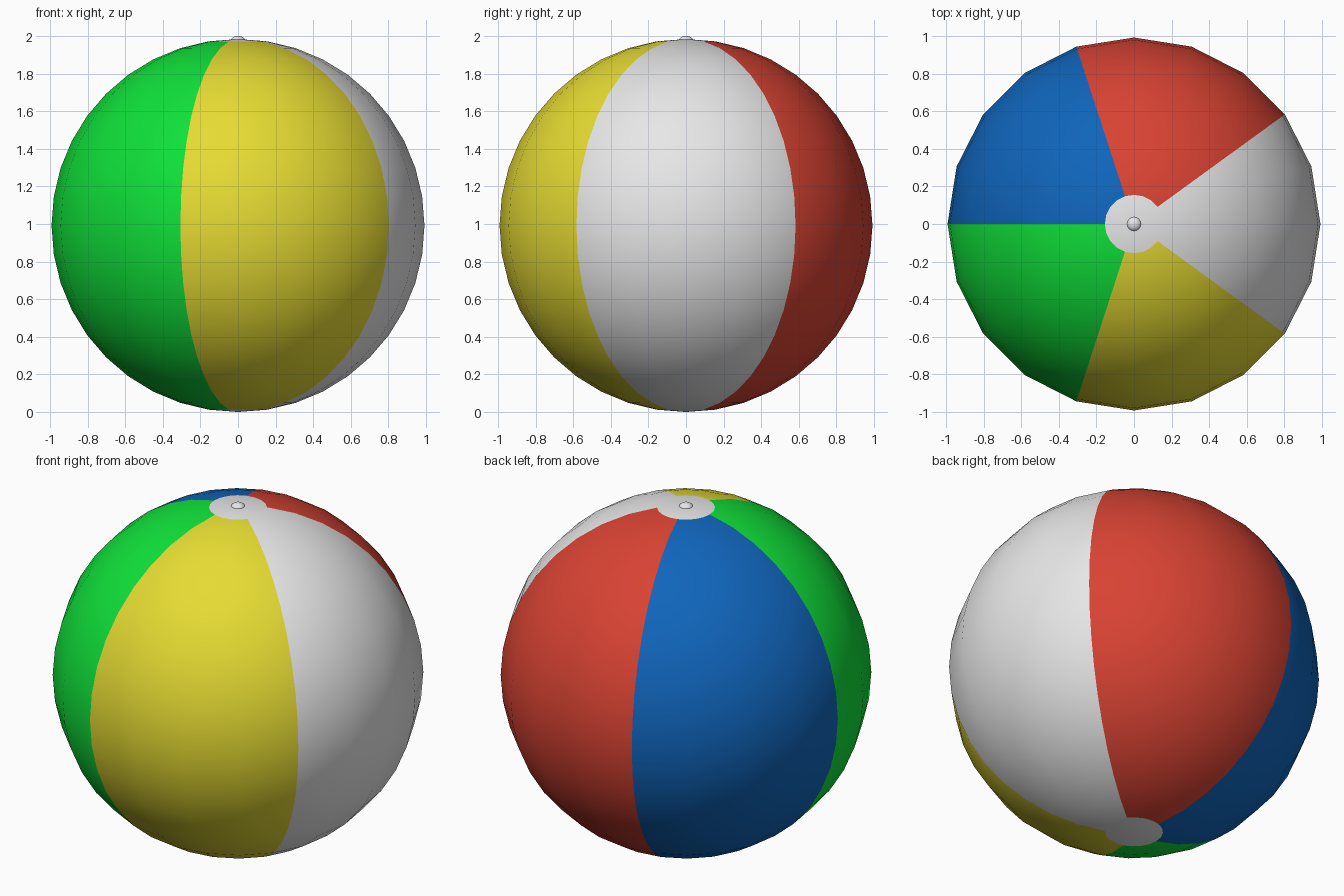
import bpy, bmesh, math
from mathutils import Matrix

if "Cube" in bpy.data.objects:
    bpy.data.objects.remove(bpy.data.objects["Cube"])

R = 0.992            # ball radius
SIDES = RINGS = 20   # 18 degree columns, 9 degree rings


def material(name, rgb):
    m = bpy.data.materials.new(name)
    m.diffuse_color = (*rgb, 1)
    m.use_nodes = True
    m.node_tree.nodes["Principled BSDF"].inputs["Base Color"].default_value = m.diffuse_color
    return m


WHITE = material("white", (0.8, 0.8, 0.8))
PANELS = [
    WHITE,
    material("red", (0.69, 0.056, 0.033)),
    material("blue", (0.005, 0.13, 0.5)),
    material("green", (0.005, 0.76, 0.042)),
    material("yellow", (0.79, 0.71, 0.033)),
]


def finish(bm, name, mats):
    for f in bm.faces:
        f.smooth = True
    me = bpy.data.meshes.new(name)
    bm.to_mesh(me)
    bm.free()
    for m in mats:
        me.materials.append(m)
    ob = bpy.data.objects.new(name, me)
    bpy.context.collection.objects.link(ob)
    return ob


# Ball: five 72 degree panels, with white caps at both poles
bm = bmesh.new()
bmesh.ops.create_uvsphere(bm, u_segments=SIDES, v_segments=RINGS, radius=R,
                          matrix=Matrix.Translation((0, 0, R)))
for f in bm.faces:
    c = f.calc_center_median()
    if len(f.verts) == 3:
        f.material_index = 0
    else:
        angle = math.degrees(math.atan2(c.y, c.x))
        f.material_index = int(((angle + 36) % 360) // 72)
finish(bm, "ball", PANELS)

# Air valve: small rounded button on the top cap
bm = bmesh.new()
bmesh.ops.create_uvsphere(
    bm, u_segments=16, v_segments=10, radius=1,
    matrix=Matrix.Translation((0, 0, 1.976)) @ Matrix.Diagonal((0.038, 0.038, 0.024, 1)))
finish(bm, "valve", [WHITE])
